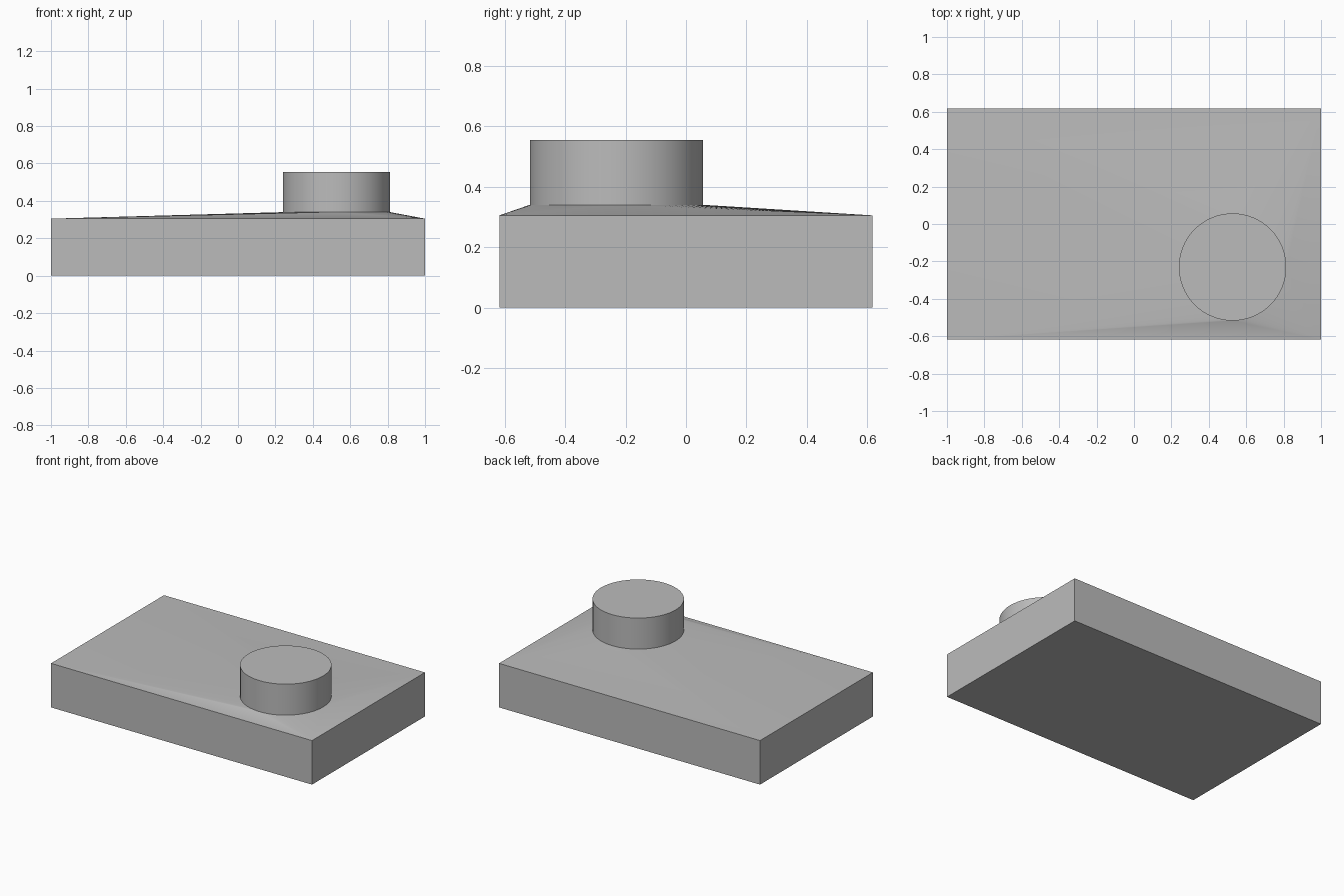
import bpy
import bmesh
from math import cos, sin, pi, radians

HALF_X, HALF_Y = 1.0, 0.618
WALL_TOP, RING_Z, TOP_Z = 0.305, 0.34, 0.555
CX, CY, RADIUS = 0.527, -0.23, 0.287
QUARTER = 16                      # ring segments per quadrant
SEGMENTS = QUARTER * 4

cube = bpy.data.objects.get("Cube")
if cube:
    bpy.data.objects.remove(cube, do_unlink=True)

grey = bpy.data.materials.new("plain grey")
grey.use_nodes = True
grey.diffuse_color = (0.5, 0.5, 0.5, 1)
grey.node_tree.nodes["Principled BSDF"].inputs["Base Color"].default_value = (0.5, 0.5, 0.5, 1)


def finish(bm, name):
    bmesh.ops.recalc_face_normals(bm, faces=bm.faces)
    mesh = bpy.data.meshes.new(name)
    bm.to_mesh(mesh)
    bm.free()
    mesh.materials.append(grey)
    obj = bpy.data.objects.new(name, mesh)
    bpy.context.collection.objects.link(obj)
    bpy.ops.object.select_all(action="DESELECT")
    obj.select_set(True)
    bpy.context.view_layer.objects.active = obj
    return obj


def ring(bm, z):
    return [bm.verts.new((CX + RADIUS * cos(2 * pi * i / SEGMENTS),
                          CY + RADIUS * sin(2 * pi * i / SEGMENTS), z))
            for i in range(SEGMENTS)]


def rectangle(bm, z):
    # corners anticlockwise, starting at +x +y
    return [bm.verts.new((sx * HALF_X, sy * HALF_Y, z))
            for sx, sy in ((1, 1), (-1, 1), (-1, -1), (1, -1))]


# Body: box walls, floor, and a hood blending the rectangle into the round neck
bm = bmesh.new()
floor, eaves = rectangle(bm, 0), rectangle(bm, WALL_TOP)
bm.faces.new(floor[::-1])
neck = ring(bm, RING_Z)
for q in range(4):
    n = (q + 1) % 4
    bm.faces.new((floor[q], floor[n], eaves[n], eaves[q]))
    # flat triangle from each long edge to the nearest point of the neck
    bm.faces.new((eaves[q], eaves[n], neck[n * QUARTER]))
    # cone fan around each corner
    for i in range(q * QUARTER, (q + 1) * QUARTER):
        bm.faces.new((eaves[q], neck[(i + 1) % SEGMENTS], neck[i]))

# Collar: round outlet with a flat cap
top = ring(bm, TOP_Z)
for i in range(SEGMENTS):
    j = (i + 1) % SEGMENTS
    bm.faces.new((neck[i], neck[j], top[j], top[i]))
bm.faces.new(top)
finish(bm, "box_hood_with_round_collar")
bpy.ops.object.shade_smooth_by_angle(angle=radians(30))
